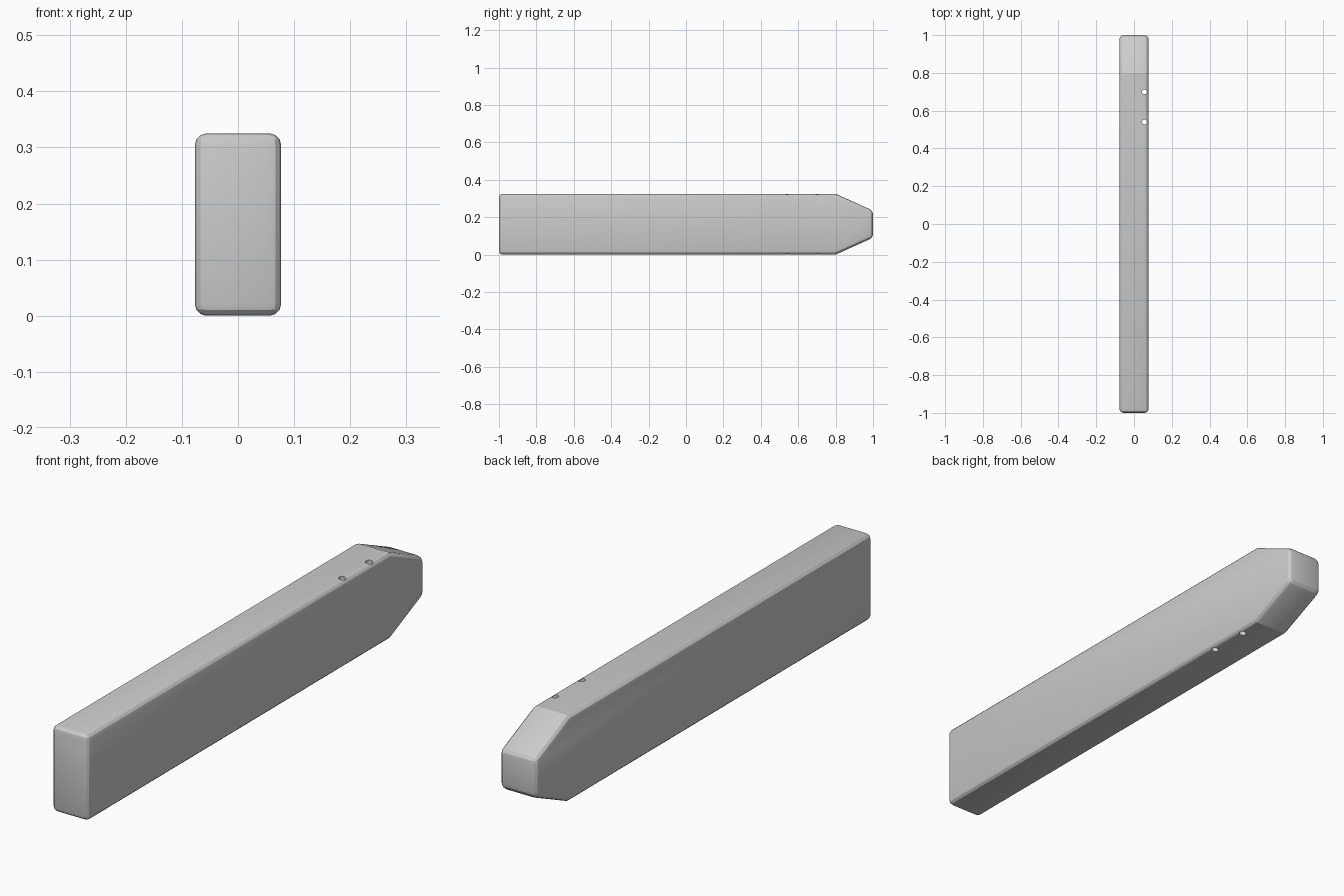
import bpy, bmesh

if "Cube" in bpy.data.objects:
    bpy.data.objects.remove(bpy.data.objects["Cube"])

HALF_W, HEIGHT = 0.077, 0.325

# Plank: side profile with a tapered tip, extruded across x
profile = [(-1, 0), (0.8, 0), (1, 0.09), (1, HEIGHT - 0.09), (0.8, HEIGHT), (-1, HEIGHT)]
bm = bmesh.new()
face = bm.faces.new([bm.verts.new((-HALF_W, y, z)) for y, z in profile])
ext = bmesh.ops.extrude_face_region(bm, geom=[face])
bmesh.ops.translate(bm, vec=(2 * HALF_W, 0, 0),
                    verts=[v for v in ext["geom"] if isinstance(v, bmesh.types.BMVert)])
bmesh.ops.recalc_face_normals(bm, faces=bm.faces)
mesh = bpy.data.meshes.new("plank")
bm.to_mesh(mesh)
bm.free()
plank = bpy.data.objects.new("plank", mesh)
bpy.context.collection.objects.link(plank)

# Rounded edges; the shallow bend where the tip begins stays crisp
bevel = plank.modifiers.new("rounded_edges", "BEVEL")
bevel.width = 0.021
bevel.segments = 3
bevel.limit_method = "ANGLE"
bevel.angle_limit = 0.52

# Two small vertical through-holes near the right edge
for i, y in enumerate((0.54, 0.70)):
    bpy.ops.mesh.primitive_cylinder_add(vertices=16, radius=0.013, depth=0.6,
                                        location=(0.055, y, HEIGHT / 2))
    cutter = bpy.context.object
    cutter.name = f"hole_cutter_{i + 1}"
    cutter.hide_render = True
    cutter.hide_set(True)
    cut = plank.modifiers.new(f"hole_{i + 1}", "BOOLEAN")
    cut.operation = "DIFFERENCE"
    cut.solver = "EXACT"
    cut.object = cutter

bpy.ops.object.select_all(action="DESELECT")
plank.select_set(True)
bpy.context.view_layer.objects.active = plank
for m in [m.name for m in plank.modifiers]:
    bpy.ops.object.modifier_apply(modifier=m)
bpy.ops.object.shade_smooth_by_angle(angle=0.35)
